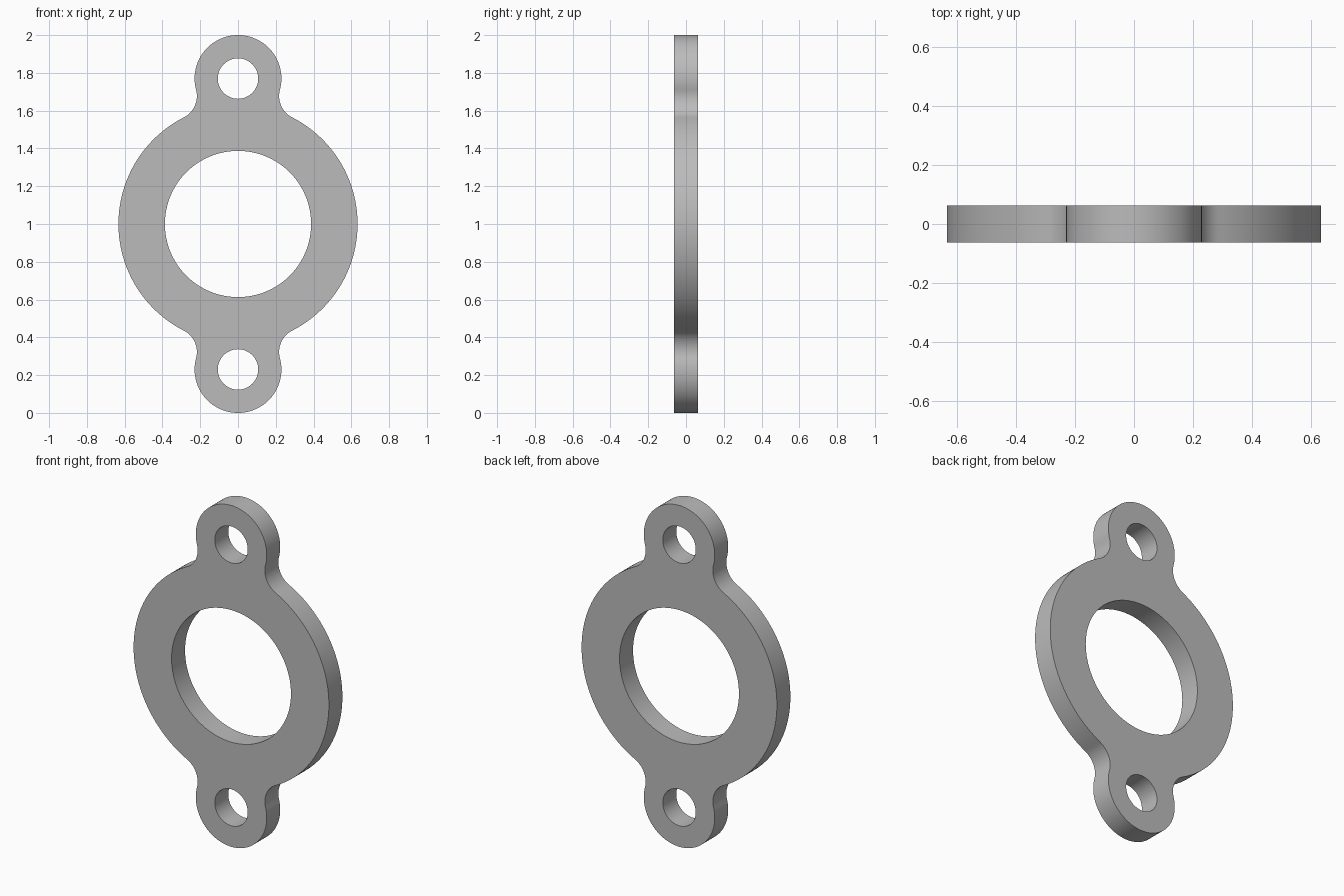
import bpy
from math import atan2, cos, hypot, pi, radians, sin, sqrt

cube = bpy.data.objects.get("Cube")
if cube:
    bpy.data.objects.remove(cube, do_unlink=True)

RING_R, BORE_R = 0.633, 0.387
EAR_R, EAR_HOLE_R, EAR_Z = 0.23, 0.107, 0.77
FILLET_R, THICKNESS = 0.127, 0.125


def arc(cx, cz, r, a0, a1, steps):
    return [(cx + r * cos(a0 + (a1 - a0) * i / steps),
             cz + r * sin(a0 + (a1 - a0) * i / steps)) for i in range(steps + 1)]


def circle(cz, r, steps):
    return arc(0, cz, r, 0, 2 * pi, steps)[:-1]


# Fillet centre: tangent to both the ring and the ear
ring_d, ear_d = RING_R + FILLET_R, EAR_R + FILLET_R
fz = (ring_d**2 - ear_d**2 + EAR_Z**2) / (2 * EAR_Z)
fx = sqrt(ring_d**2 - fz**2)
ring_a = atan2(fz, fx)
ear_a = atan2(fz - EAR_Z, fx)

# Upper right quarter of the outline, then mirrored to the other three
quarter = (arc(0, 0, RING_R, 0, ring_a, 32)
           + arc(fx, fz, FILLET_R, ring_a - pi, ear_a - pi, 16)[1:]
           + arc(0, EAR_Z, EAR_R, ear_a, pi / 2, 32)[1:])
# The fillet sweeps clockwise from the ring to the ear
upper = quarter + [(-x, z) for x, z in quarter[-2::-1]]
outline = upper + [(x, -z) for x, z in upper[-2:0:-1]]

# Flat profile with three holes, given thickness
curve = bpy.data.curves.new("flange_profile", "CURVE")
curve.dimensions = "2D"
curve.fill_mode = "BOTH"
curve.extrude = THICKNESS / 2
loops = [outline, circle(0, BORE_R, 128),
         circle(EAR_Z, EAR_HOLE_R, 64), circle(-EAR_Z, EAR_HOLE_R, 64)]
for loop in loops:
    spline = curve.splines.new("POLY")
    spline.points.add(len(loop) - 1)
    for point, (x, z) in zip(spline.points, loop):
        point.co = (x, z, 0, 1)
    spline.use_cyclic_u = True

flange = bpy.data.objects.new("flange_plate", curve)
bpy.context.collection.objects.link(flange)
flange.rotation_euler.x = radians(90)
flange.location.z = 1

bpy.ops.object.select_all(action="DESELECT")
flange.select_set(True)
bpy.context.view_layer.objects.active = flange
bpy.ops.object.convert(target="MESH")

# Weld caps to walls and smooth the curved walls
bpy.ops.object.mode_set(mode="EDIT")
bpy.ops.mesh.select_all(action="SELECT")
bpy.ops.mesh.remove_doubles(threshold=0.0001)
bpy.ops.mesh.normals_make_consistent(inside=False)
bpy.ops.object.mode_set(mode="OBJECT")
bpy.ops.object.shade_smooth_by_angle(angle=radians(30))

# Plain grey
grey = bpy.data.materials.new("plain_grey")
grey.use_nodes = True
colour = (0.5, 0.5, 0.5, 1)
grey.diffuse_color = colour
grey.node_tree.nodes["Principled BSDF"].inputs["Base Color"].default_value = colour
flange.data.materials.clear()
flange.data.materials.append(grey)
